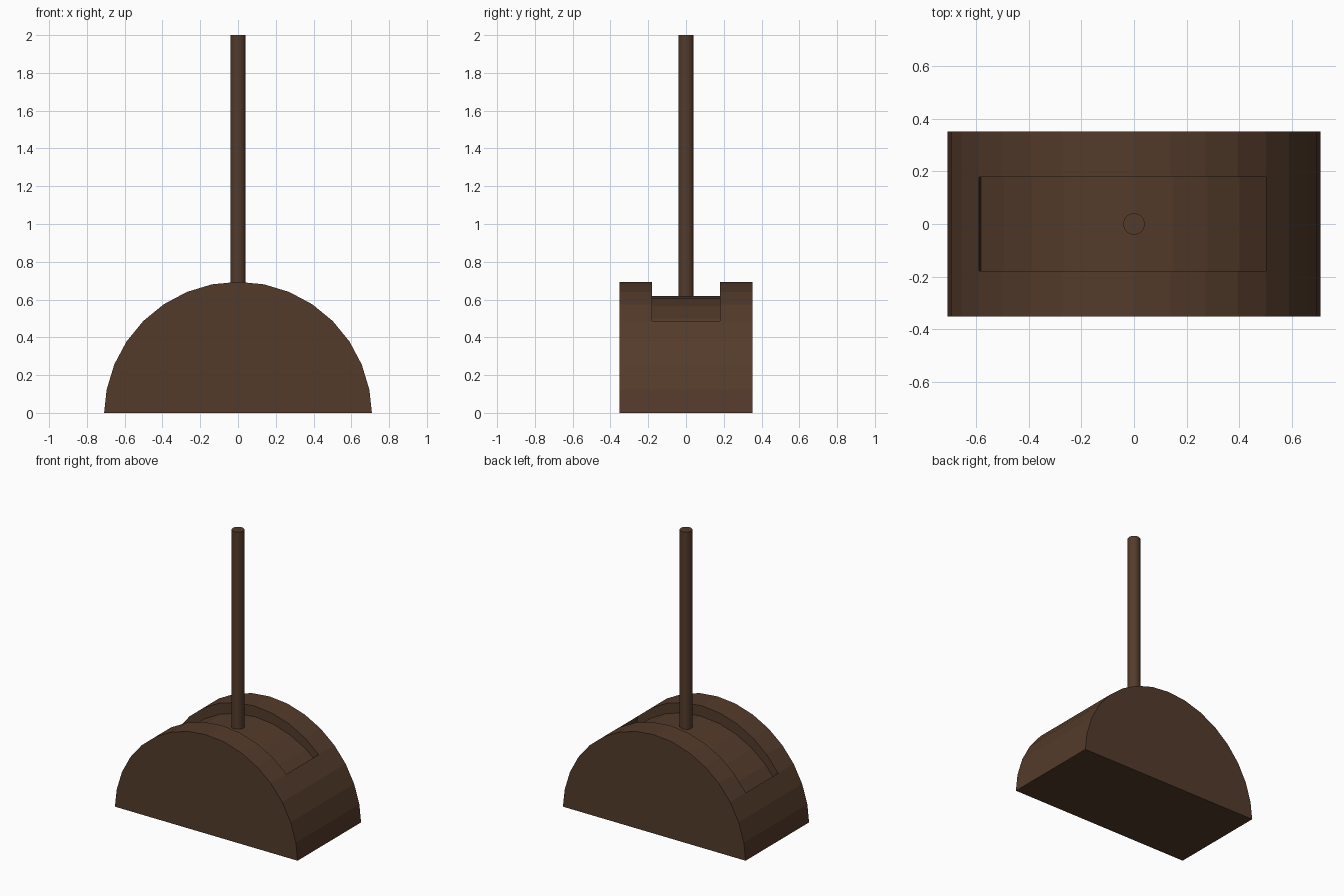
import bpy, bmesh, math

if "Cube" in bpy.data.objects:
    bpy.data.objects.remove(bpy.data.objects["Cube"])

brown = bpy.data.materials.new("dark brown")
brown.diffuse_color = (0.088, 0.044, 0.024, 1)
brown.use_nodes = True
brown.node_tree.nodes["Principled BSDF"].inputs["Base Color"].default_value = brown.diffuse_color

R, CZ = 0.709, -0.015           # arc radius and its centre height
HALF, SLOT = 0.352, 0.179       # half depth of the base and of the slot
FIRST, LAST = 4, 13             # arc points where the slot starts and ends
TILT = math.radians(5.6)        # slot is sunk along its mean normal
DX, DZ = 0.075 * math.sin(TILT), -0.075 * math.cos(TILT)


def finish(bm, name):
    bmesh.ops.remove_doubles(bm, verts=bm.verts, dist=1e-5)
    bmesh.ops.recalc_face_normals(bm, faces=bm.faces)
    me = bpy.data.meshes.new(name)
    bm.to_mesh(me)
    bm.free()
    me.materials.append(brown)
    ob = bpy.data.objects.new(name, me)
    bpy.context.collection.objects.link(ob)
    return ob


# half-round base with a sunken slot
arc = []
for i in range(17):
    a = math.radians(11.25 * i)
    arc.append((R * math.cos(a), max(0.0, CZ + R * math.sin(a))))
sunk = [(x + DX, z + DZ) for x, z in arc]

bm = bmesh.new()


def face(*pts):
    bm.faces.new([bm.verts.new(p) for p in pts])


def strip(p, q, y0, y1):
    face((p[0], y0, p[1]), (q[0], y0, q[1]), (q[0], y1, q[1]), (p[0], y1, p[1]))


rows = [(-HALF, -SLOT), (-SLOT, SLOT), (SLOT, HALF)]
for n, (y0, y1) in enumerate(rows):
    strip(arc[16], arc[0], y0, y1)                     # underside
    for i in range(16):
        in_slot = n == 1 and FIRST <= i < LAST
        src = sunk if in_slot else arc
        strip(src[i], src[i + 1], y0, y1)              # curved top or slot floor
for y in (-HALF, HALF):                                # front and back
    face(*[(x, y, z) for x, z in arc])
for y in (-SLOT, SLOT):                                # slot sides
    for i in range(FIRST, LAST):
        face(*[(p[0], y, p[1]) for p in (arc[i], arc[i + 1], sunk[i + 1], sunk[i])])
for i in (FIRST, LAST):                                # slot ends
    strip(arc[i], sunk[i], -SLOT, SLOT)
finish(bm, "base")

# upright lever
bm = bmesh.new()
bmesh.ops.create_cone(bm, cap_ends=True, segments=32, radius1=0.041, radius2=0.041, depth=1.39)
bmesh.ops.translate(bm, verts=bm.verts, vec=(0, 0, 2 - 1.39 / 2))
finish(bm, "lever_rod")
